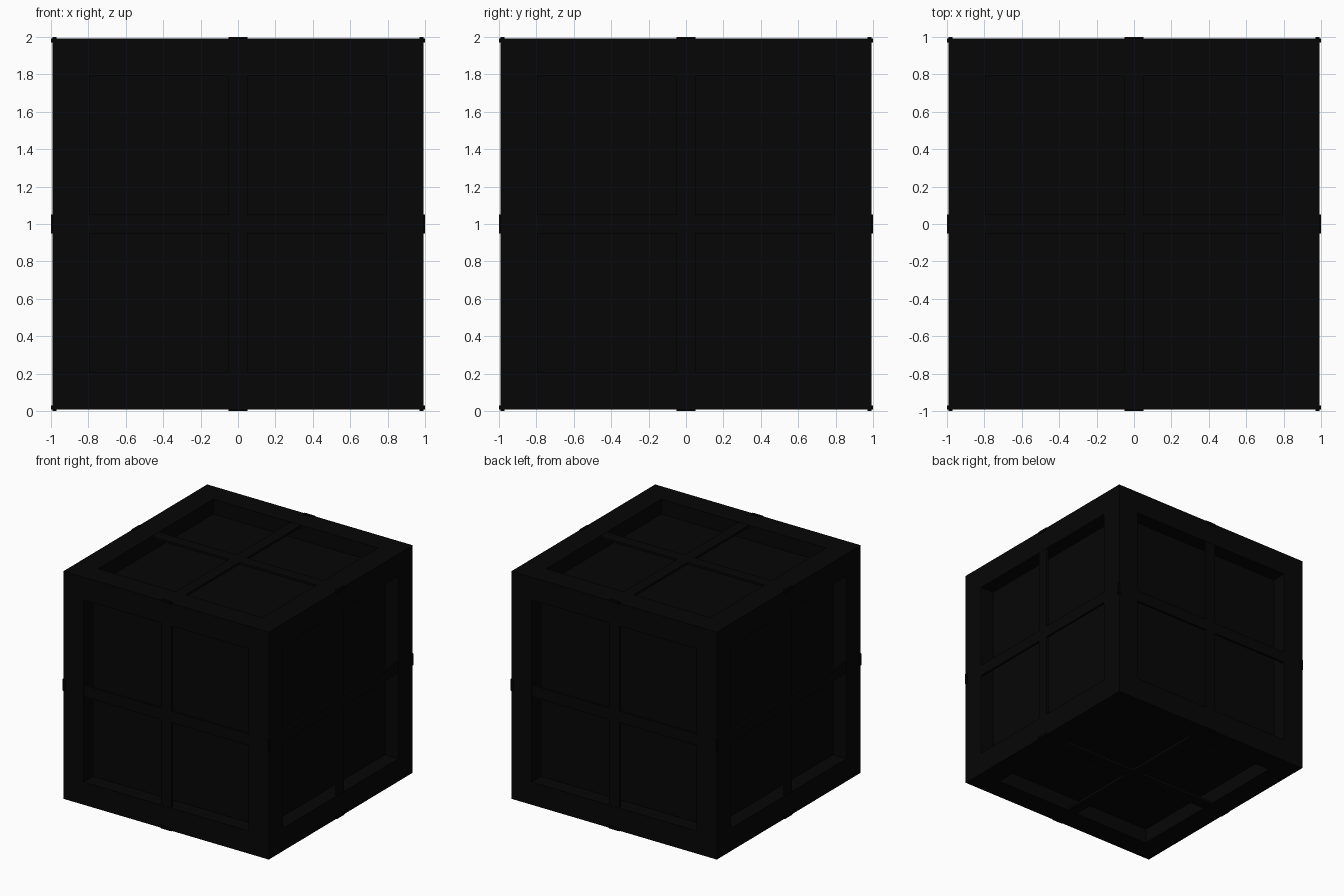
import bpy, bmesh
from mathutils import Matrix, Vector

old = bpy.data.objects.get("Cube")
if old:
    bpy.data.objects.remove(old, do_unlink=True)

black = bpy.data.materials.new("black")
black.use_nodes = True
black.diffuse_color = (0.0017, 0.0017, 0.0017, 1)
black.node_tree.nodes["Principled BSDF"].inputs["Base Color"].default_value = black.diffuse_color

HALF, OPENING, DEPTH = 0.993, 0.795, 0.13
BAND_WIDTH, BAND_THICKNESS, BAND_FACE = 0.1, 0.02, 0.991
CENTRE = Vector((0, 0, 1))


def finish(name, bm):
    mesh = bpy.data.meshes.new(name)
    bm.to_mesh(mesh)
    bm.free()
    mesh.materials.append(black)
    obj = bpy.data.objects.new(name, mesh)
    obj.location = CENTRE
    bpy.context.collection.objects.link(obj)


# Crate body: a cube with a sunken panel in each side
bm = bmesh.new()
bmesh.ops.create_cube(bm, size=2 * HALF)
sides = list(bm.faces)
bmesh.ops.inset_individual(bm, faces=sides, thickness=HALF - OPENING,
                           use_even_offset=True)
for face in sides:
    normal = face.normal.copy()
    floor = bmesh.ops.extrude_discrete_faces(bm, faces=[face])["faces"][0]
    bmesh.ops.translate(bm, verts=floor.verts, vec=-normal * DEPTH)
finish("crate_body", bm)

# Bands: three thin hoops set just under the frame, their ends poking out at the edges
for axis, name in enumerate(("side_band", "front_band", "level_band")):
    bm = bmesh.new()
    for sign in (-1, 1):
        for outward in {0, 1, 2} - {axis}:
            size = Vector((2, 2, 2))
            size[axis] = BAND_WIDTH
            size[outward] = BAND_THICKNESS
            place = Vector()
            place[outward] = sign * (BAND_FACE - BAND_THICKNESS / 2)
            bmesh.ops.create_cube(bm, size=1, matrix=Matrix.Translation(place)
                                  @ Matrix.Diagonal(size).to_4x4())
    finish(name, bm)
